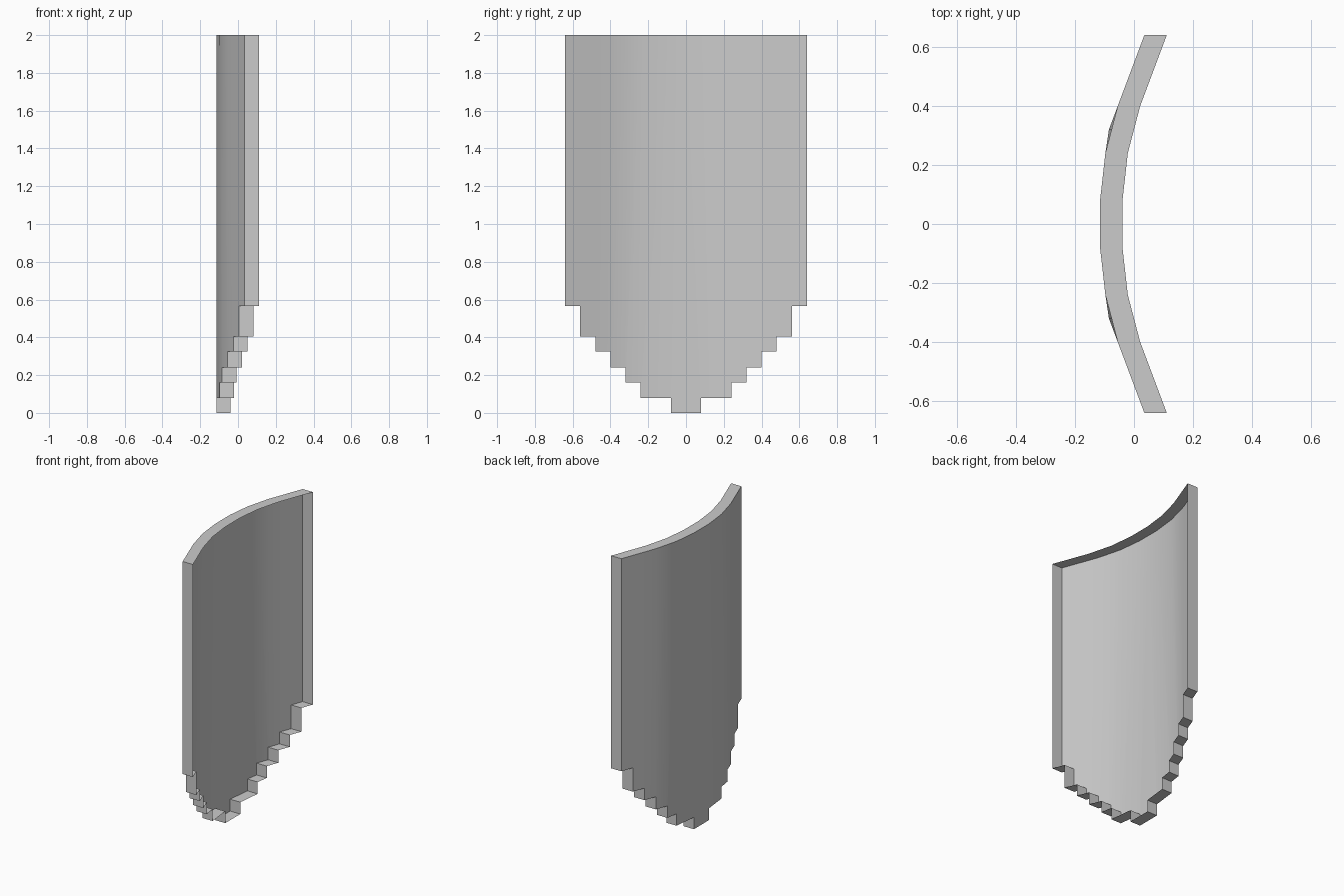
import bpy, bmesh, math

cube = bpy.data.objects.get("Cube")
if cube:
    bpy.data.objects.remove(cube, do_unlink=True)

TOP = 2.0
DEPTH = 0.076

# One row per stepped column: outer y, bottom z, x along the step, x at the top
columns = [
    (0.08, 0.00, -0.115, -0.115),
    (0.24, 0.08, -0.097, -0.097),
    (0.32, 0.16, -0.085, -0.076),
    (0.40, 0.24, -0.055, -0.055),
    (0.48, 0.325, -0.025, -0.025),
    (0.56, 0.405, 0.005, 0.005),
    (0.64, 0.565, 0.035, 0.035),
]

grey = bpy.data.materials.new("light_grey")
grey.use_nodes = True
colour = (0.6, 0.6, 0.6, 1.0)
grey.diffuse_color = colour
grey.node_tree.nodes["Principled BSDF"].inputs["Base Color"].default_value = colour

bm = bmesh.new()


def face(points):
    return bm.faces.new([bm.verts.new(p) for p in points])


def rim(a, b):
    """Wall reaching from an outline edge towards the hollow side."""
    face([a, b, (b[0] + DEPTH, b[1], b[2]), (a[0] + DEPTH, a[1], a[2])])


# Half of the curved panel with its stepped rim, open on the hollow side
y0, low0, high0 = 0.0, columns[0][2], columns[0][3]
for i, (y1, z, low1, high1) in enumerate(columns):
    next_z = columns[i + 1][1] if i + 1 < len(columns) else TOP
    a, b = (low0, y0, z), (low1, y1, z)
    c = (low1, y1, next_z)
    d, e = (high1, y1, TOP), (high0, y0, TOP)
    face([a, b, c, d, e] if next_z < TOP else [a, b, d, e])
    rim(a, b)
    rim(b, c)
    rim(d, e)
    y0, low0, high0 = y1, low1, high1

bmesh.ops.remove_doubles(bm, verts=bm.verts, dist=0.0005)
bmesh.ops.recalc_face_normals(bm, faces=bm.faces)
bm.faces.ensure_lookup_table()
if bm.faces[0].normal.x > 0:
    bmesh.ops.reverse_faces(bm, faces=bm.faces)

mesh = bpy.data.meshes.new("curved_panel")
bm.to_mesh(mesh)
bm.free()
mesh.materials.append(grey)
panel = bpy.data.objects.new("curved_panel", mesh)
bpy.context.collection.objects.link(panel)

bpy.ops.object.select_all(action="DESELECT")
panel.select_set(True)
bpy.context.view_layer.objects.active = panel
bpy.ops.object.shade_smooth_by_angle(angle=math.radians(30))

# Mirror the other half across y = 0
mirror = panel.modifiers.new("mirror", "MIRROR")
mirror.use_axis = (False, True, False)
